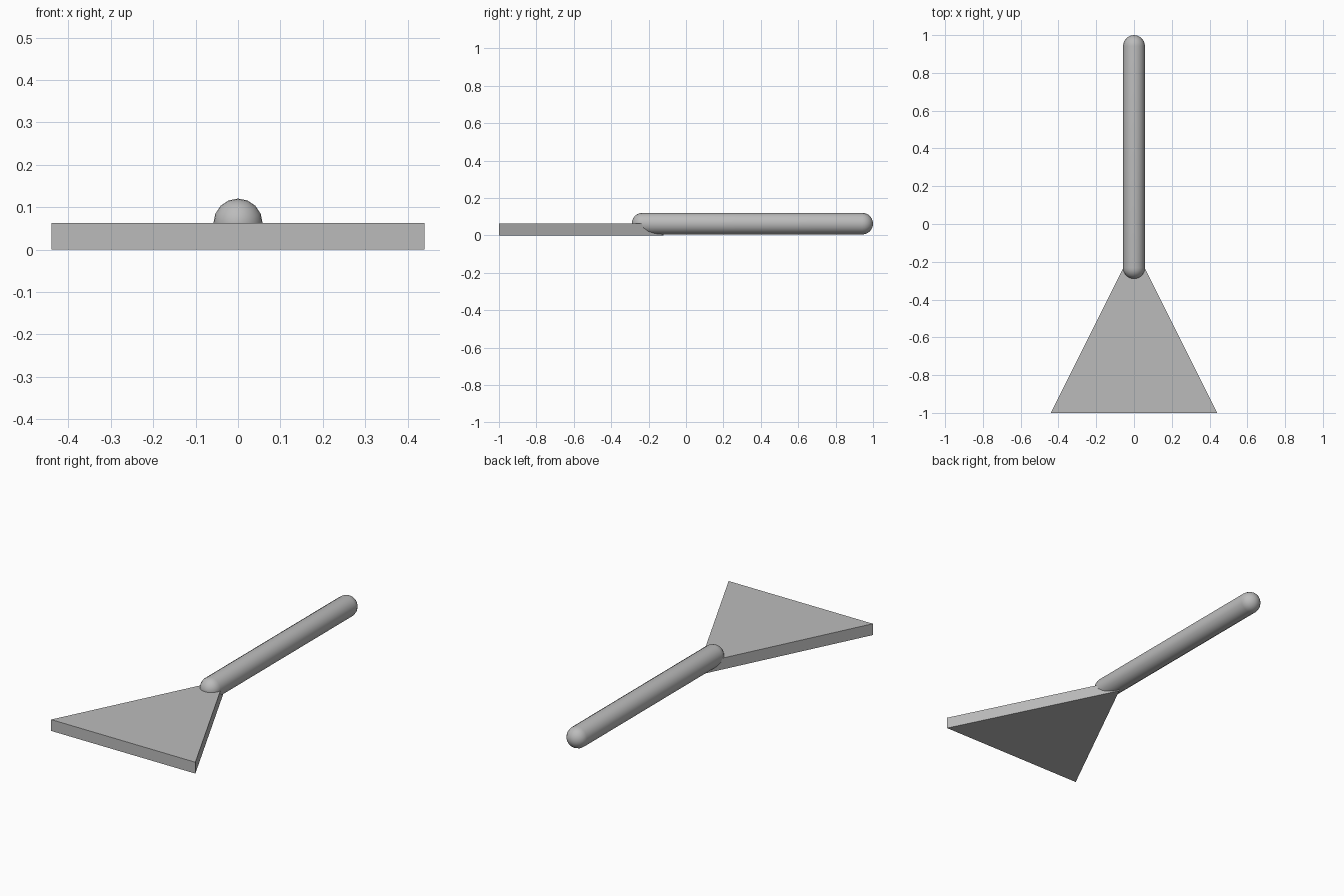
import bpy, bmesh
from math import pi, sin, cos
from mathutils import Matrix

cube = bpy.data.objects.get("Cube")
if cube:
    bpy.data.objects.remove(cube, do_unlink=True)

grey = bpy.data.materials.new("plain_grey")
grey.use_nodes = True
colour = (0.5, 0.5, 0.5, 1)
grey.diffuse_color = colour
grey.node_tree.nodes["Principled BSDF"].inputs["Base Color"].default_value = colour


def add_part(name, bm, smooth=False):
    bmesh.ops.recalc_face_normals(bm, faces=bm.faces[:])
    for f in bm.faces:
        f.smooth = smooth
    mesh = bpy.data.meshes.new(name)
    bm.to_mesh(mesh)
    bm.free()
    mesh.materials.append(grey)
    ob = bpy.data.objects.new(name, mesh)
    bpy.context.collection.objects.link(ob)
    return ob


# Flat triangular head
HALF_WIDTH, FRONT, APEX, THICK = 0.44, -1.0, -0.12, 0.0625
bm = bmesh.new()
outline = [(-HALF_WIDTH, FRONT), (HALF_WIDTH, FRONT), (0, APEX)]
base = bm.faces.new([bm.verts.new((x, y, 0)) for x, y in outline])
top = bmesh.ops.extrude_face_region(bm, geom=[base], use_keep_orig=True)
bmesh.ops.translate(bm, vec=(0, 0, THICK),
                    verts=[g for g in top["geom"] if isinstance(g, bmesh.types.BMVert)])
add_part("triangular_head", bm)

# Round-ended handle: half profile spun around its long axis
R, Y0, Y1, AXIS_Z = 0.058, -0.29, 1.0, 0.0625
STEPS, SIDES = 6, 16
bm = bmesh.new()
arc = [i * pi / 2 / STEPS for i in range(STEPS + 1)]
profile = [(R * sin(a), Y0 + R - R * cos(a)) for a in arc]
profile += [(R * sin(a), Y1 - R + R * cos(a)) for a in reversed(arc)]
verts = [bm.verts.new((r, y, 0)) for r, y in profile]
edges = [bm.edges.new(pair) for pair in zip(verts, verts[1:])]
bmesh.ops.spin(bm, geom=verts + edges, cent=(0, 0, 0), axis=(0, 1, 0),
               angle=2 * pi, steps=SIDES)
bmesh.ops.remove_doubles(bm, verts=bm.verts[:], dist=0.0005)
bmesh.ops.transform(bm, matrix=Matrix.Translation((0, 0, AXIS_Z)), verts=bm.verts[:])
add_part("handle", bm, smooth=True)
